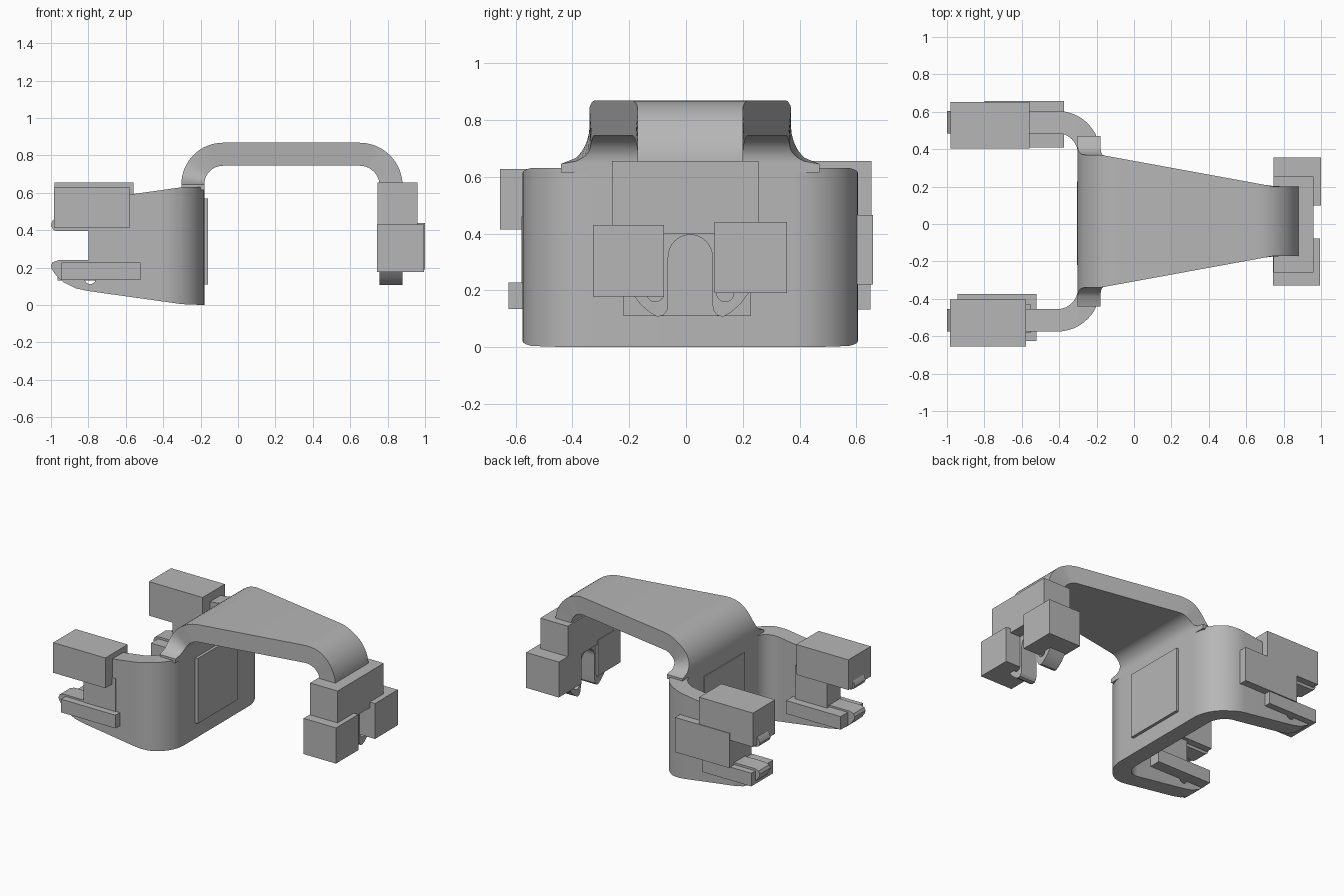
import bpy, bmesh, math
from mathutils import Vector

if "Cube" in bpy.data.objects:
    bpy.data.objects.remove(bpy.data.objects["Cube"])

CY = 0.015  # centre line of the bracket in y

grey = bpy.data.materials.new("grey")
grey.diffuse_color = (0.47, 0.47, 0.47, 1)
grey.use_nodes = True
grey.node_tree.nodes["Principled BSDF"].inputs["Base Color"].default_value = grey.diffuse_color


def finish(bm, name):
    bmesh.ops.recalc_face_normals(bm, faces=bm.faces)
    me = bpy.data.meshes.new(name)
    bm.to_mesh(me)
    bm.free()
    ob = bpy.data.objects.new(name, me)
    bpy.context.collection.objects.link(ob)
    me.materials.append(grey)
    return ob


def prism(name, pts, axis, lo, hi):
    """Extrude a 2D outline along an axis; outline is in the other two axes."""
    bm = bmesh.new()

    def place(p, d):
        c = list(p)
        c.insert("xyz".index(axis), d)
        return bm.verts.new(c)
    a = [place(p, lo) for p in pts]
    b = [place(p, hi) for p in pts]
    bm.faces.new(a)
    bm.faces.new(b[::-1])
    n = len(pts)
    for i in range(n):
        j = (i + 1) % n
        bm.faces.new((a[i], b[i], b[j], a[j]))
    return finish(bm, name)


def box(name, x, y, z):
    return prism(name, [(x[0], y[0]), (x[1], y[0]), (x[1], y[1]), (x[0], y[1])], "z", *z)


def arc(cx, cy, r, a0, a1, n=12):
    return [(cx + r * math.cos(math.radians(a0 + (a1 - a0) * i / n)),
             cy + r * math.sin(math.radians(a0 + (a1 - a0) * i / n))) for i in range(n + 1)]


def boolean(ob, cutter, op):
    m = ob.modifiers.new("cut", "BOOLEAN")
    m.object, m.operation, m.solver = cutter, op, "EXACT"
    select(ob)
    bpy.ops.object.modifier_apply(modifier=m.name)
    bpy.data.objects.remove(cutter)


def select(ob):
    bpy.ops.object.select_all(action="DESELECT")
    ob.select_set(True)
    bpy.context.view_layer.objects.active = ob


def smooth(ob):
    select(ob)
    bpy.ops.object.shade_smooth_by_angle(angle=math.radians(30))


# U-shaped body: bent strip in plan, trimmed to the side outline of the arms
HO, HI = 0.59, 0.47
outer = arc(-0.41, CY - HO + 0.23, 0.23, -90, 0) + arc(-0.41, CY + HO - 0.23, 0.23, 0, 90)
inner = arc(-0.41, CY + HI - 0.11, 0.11, 90, 0) + arc(-0.41, CY - HI + 0.11, 0.11, 0, -90)
plan = ([(-1.1, CY - HO)] + outer + [(-1.1, CY + HO), (-1.1, CY + HI)]
        + inner + [(-1.1, CY - HI)])
body = prism("u_body", plan, "z", 0, 0.63)
side = [(-0.1, -0.05), (-0.18, 0), (-0.30, 0.005), (-0.80, 0.075), (-0.87, 0.09),
        (-0.93, 0.12), (-0.97, 0.155), (-0.995, 0.19), (-1.0, 0.21), (-0.99, 0.23), (-0.96, 0.24),
        (-0.80, 0.24), (-0.80, 0.395), (-0.97, 0.395), (-0.99, 0.405), (-1.0, 0.425),
        (-0.995, 0.445), (-0.97, 0.48), (-0.93, 0.515), (-0.87, 0.545), (-0.80, 0.56),
        (-0.30, 0.63), (-0.18, 0.64), (-0.1, 0.68)]
boolean(body, prism("side_trim", side, "y", -1, 1), "INTERSECT")
boolean(body, prism("arm_hole", arc(-0.79, 0.142, 0.03, 0, 345, 23), "y", -1, 1), "DIFFERENCE")
smooth(body)

# Tapered bridge: stations of (inner point, outer point, half width)
stations = []
for i in range(17):
    t = math.radians(90 * i / 16)
    d = Vector((-math.cos(t), math.sin(t)))
    c = Vector((-0.08, 0.645))
    R, s = 0.10, 0.16 * t
    flare = R - math.sqrt(R * R - max(R - s, 0) ** 2)
    stations.append((c + d * 0.10, c + d * 0.223, 0.35 + flare))
for i in range(17):
    t = math.radians(90 - 90 * i / 16)
    d = Vector((math.cos(t), math.sin(t)))
    c = Vector((0.65, 0.638))
    stations.append((c + d * 0.107, c + d * 0.23, None))
stations.insert(0, (Vector((-0.18, 0.615)), Vector((-0.30, 0.615)), 0.45))
bm = bmesh.new()
rings = []
for p, q, w in stations:
    ring = []
    for v, sgn in ((p, -1), (q, -1), (q, 1), (p, 1)):
        taper = 0.355 - 0.17 * min(max((v.x + 0.18) / 0.93, 0), 1)
        hw = taper + (w - 0.35 if w else 0)
        ring.append(bm.verts.new((v.x, CY + sgn * hw, v.y)))
    rings.append(ring)
for a, b in zip(rings, rings[1:]):
    for k in range(4):
        m = (k + 1) % 4
        bm.faces.new((a[k], a[m], b[m], b[k]))
bm.faces.new(rings[0])
bm.faces.new(rings[-1][::-1])
smooth(finish(bm, "bridge"))

# Forked foot at the far end of the bridge
half = [(0.185, 0.65), (0.185, 0.45), (0.205, 0.42), (0.205, 0.19), (0.175, 0.15),
        (0.14, 0.12), (0.115, 0.107), (0.095, 0.112), (0.081, 0.13), (0.0775, 0.16)]
arch = arc(0, 0.318, 0.0775, 0, 180, 16)
foot = prism("forked_foot", [(CY + y, z) for y, z in half + arch]
             + [(CY - y, z) for y, z in half[::-1]], "x", 0.757, 0.88)
for s in (-1, 1):
    hole = prism("foot_hole", arc(CY + s * 0.123, 0.19, 0.03, 0, 345, 23), "x", 0.7, 0.95)
    boolean(foot, hole, "DIFFERENCE")
smooth(foot)

# Blocks clamped on the foot, the arms and the back plate
box("back_pad", (-0.305, -0.16), (-0.22, 0.228), (0.11, 0.57))
box("foot_cap", (0.745, 0.96), (-0.26, 0.255), (0.40, 0.655))
box("foot_block_front", (0.742, 0.995), (-0.328, -0.078), (0.178, 0.43))
box("foot_block_back", (0.745, 1.0), (0.10, 0.355), (0.19, 0.44))
box("front_upper_block", (-0.985, -0.578), (-0.655, -0.405), (0.415, 0.628))
box("front_middle_block", (-0.80, -0.55), (-0.58, -0.43), (0.22, 0.46))
box("front_lower_block", (-0.945, -0.52), (-0.625, -0.375), (0.135, 0.228))
box("back_upper_block", (-0.98, -0.56), (0.405, 0.653), (0.415, 0.655))
box("back_middle_block", (-0.80, -0.375), (0.41, 0.658), (0.22, 0.465))
box("back_lower_block", (-0.965, -0.58), (0.405, 0.65), (0.132, 0.225))
